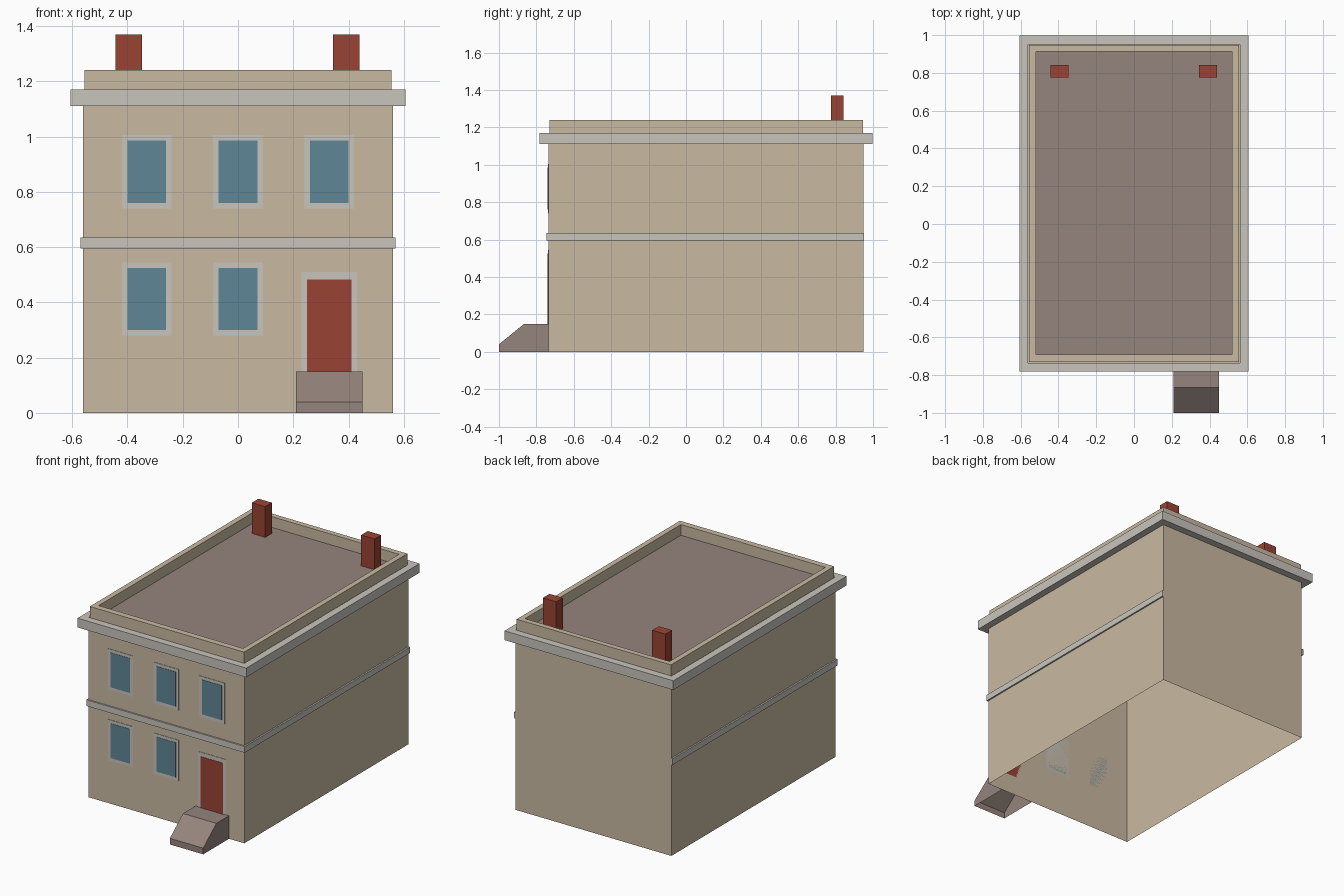
import bpy
import bmesh

if "Cube" in bpy.data.objects:
    bpy.data.objects.remove(bpy.data.objects["Cube"], do_unlink=True)


def material(name, hex_code):
    """Flat material from an sRGB hex code, stored as linear values."""
    rgb = []
    for i in (0, 2, 4):
        c = int(hex_code[i:i + 2], 16) / 255
        rgb.append(c / 12.92 if c < 0.04045 else ((c + 0.055) / 1.055) ** 2.4)
    mat = bpy.data.materials.new(name)
    mat.use_nodes = True
    mat.diffuse_color = (*rgb, 1)
    bsdf = mat.node_tree.nodes["Principled BSDF"]
    bsdf.inputs["Base Color"].default_value = (*rgb, 1)
    bsdf.inputs["Roughness"].default_value = 0.9
    return mat


STONE = material("sandstone", "c9baa2")
TRIM = material("pale_trim", "c9c5bd")
GLASS = material("blue_glass", "5f8696")
BRICK = material("brick_red", "9a4433")
SLATE = material("brown_slate", "95857d")


def finish(name, bm, mat):
    bmesh.ops.recalc_face_normals(bm, faces=bm.faces)
    mesh = bpy.data.meshes.new(name)
    bm.to_mesh(mesh)
    bm.free()
    mesh.materials.append(mat)
    obj = bpy.data.objects.new(name, mesh)
    bpy.context.scene.collection.objects.link(obj)
    return obj


def prism(name, outline, depth, mat, open_sides=()):
    """Extrude an outline by a vector; drop outward faces along open_sides."""
    bm = bmesh.new()
    face = bm.faces.new([bm.verts.new(p) for p in outline])
    ext = bmesh.ops.extrude_face_region(bm, geom=[face], use_keep_orig=True)
    moved = [g for g in ext["geom"] if isinstance(g, bmesh.types.BMVert)]
    bmesh.ops.translate(bm, verts=moved, vec=depth)
    bmesh.ops.recalc_face_normals(bm, faces=bm.faces)
    bm.normal_update()
    gone = [f for f in bm.faces
            if any(f.normal.dot(d) > 0.99 for d in open_sides)]
    bmesh.ops.delete(bm, geom=gone, context="FACES")
    return finish(name, bm, mat)


def rect(x0, x1, y0, y1, z):
    return [(x0, y0, z), (x1, y0, z), (x1, y1, z), (x0, y1, z)]


def box(name, x, y, z, mat, open_sides=()):
    return prism(name, rect(*x, *y, z[0]), (0, 0, z[1] - z[0]), mat, open_sides)


def ring(name, outer, inner, z0, z1, mat):
    """Closed rectangular frame lying flat between two heights."""
    bm = bmesh.new()
    loops = [[bm.verts.new(p) for p in rect(*r, z)]
             for r, z in ((outer, z0), (outer, z1), (inner, z1), (inner, z0))]
    for a, b in zip(loops, loops[1:] + loops[:1]):
        for i in range(4):
            j = (i + 1) % 4
            bm.faces.new((a[i], a[j], b[j], b[i]))
    return finish(name, bm, mat)


DOWN, BACKWARD = (0, 0, -1), (0, 1, 0)
FRONT, BACK, HALF = -0.735, 0.95, 0.56
WALL = (-HALF, HALF, FRONT, BACK)

# Hollow body, open underneath
box("walls", (-HALF, HALF), (FRONT, BACK), (0, 1.15), STONE, [DOWN])

# Cornice, parapet and flat roof
ring("cornice", (-0.607, 0.607, -0.782, 0.998), WALL, 1.11, 1.17, TRIM)
inner = (-0.52, 0.52, -0.69, 0.912)
ring("parapet", (-0.555, 0.555, -0.73, 0.947), inner, 1.15, 1.24, STONE)
box("roof", inner[:2], inner[2:], (1.16, 1.17), SLATE)

# Storey band around the front and both sides only
end, lip = BACK + 0.003, 0.01
arm = [(HALF, end), (HALF + lip, end), (HALF + lip, FRONT - lip)]
band = arm + [(-x, y) for x, y in reversed(arm)]
band += [(-HALF, FRONT), (HALF, FRONT)]
prism("storey_band", [(x, y, 0.595) for x, y in band], (0, 0, 0.04), TRIM)

# Chimneys
for side, x in (("right", -0.395), ("left", 0.392)):
    box("chimney_" + side, (x - 0.048, x + 0.048), (0.775, 0.843),
        (1.17, 1.37), BRICK)


def plate(name, x, z, thick, mat):
    box(name, x, (FRONT - thick, FRONT), z, mat)


# Windows: two below, three above
for storey, z, columns in (("lower", 0.28, (-0.33, 0)),
                           ("upper", 0.74, (-0.33, 0, 0.33))):
    for n, x in enumerate(columns, 1):
        tag = f"{storey}_window_{n}"
        plate(tag + "_frame", (x - 0.09, x + 0.09), (z, z + 0.265), 0.003, TRIM)
        plate(tag + "_glass", (x - 0.07, x + 0.07),
              (z + 0.02, z + 0.245), 0.005, GLASS)

# Door
plate("door_frame", (0.23, 0.43), (0.13, 0.51), 0.003, TRIM)
plate("door", (0.25, 0.41), (0.13, 0.483), 0.005, BRICK)

# Sloped doorstep, hollow underneath
profile = [(-1, 0), (-1, 0.04), (-0.865, 0.15), (FRONT, 0.15), (FRONT, 0)]
prism("doorstep", [(0.21, y, z) for y, z in profile], (0.24, 0, 0), SLATE,
      [DOWN, BACKWARD])
